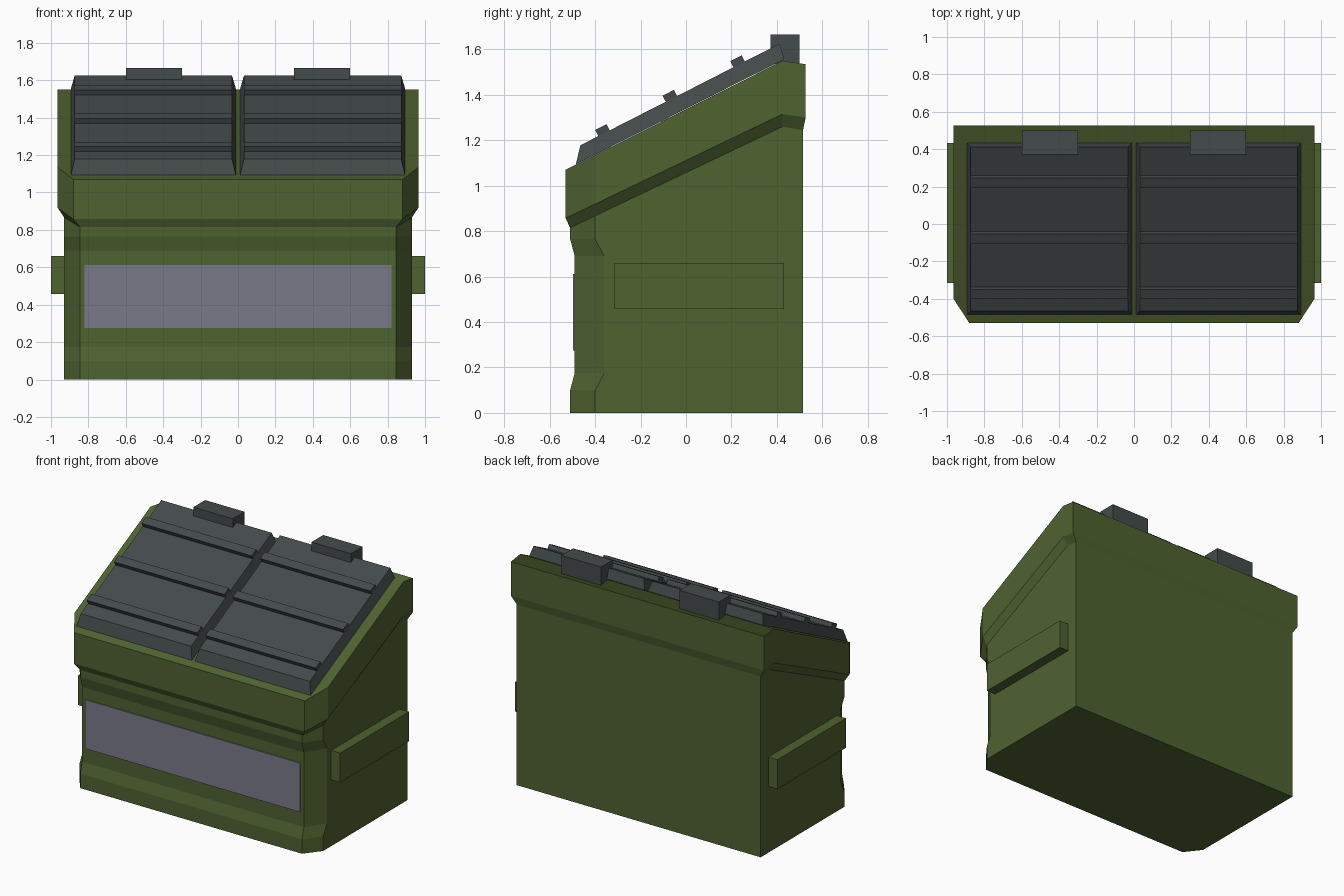
import bpy, bmesh

if "Cube" in bpy.data.objects:
    bpy.data.objects.remove(bpy.data.objects["Cube"])


def material(name, rgb):
    m = bpy.data.materials.new(name)
    m.diffuse_color = (*rgb, 1)
    m.use_nodes = True
    m.node_tree.nodes["Principled BSDF"].inputs["Base Color"].default_value = m.diffuse_color
    return m


GREEN = material("olive green paint", (0.078, 0.122, 0.030))
GREY = material("dark grey plastic", (0.058, 0.069, 0.071))
PLATE = material("lavender grey label", (0.195, 0.195, 0.254))


def loft(name, rings, mat, mirror=False):
    """Skin a stack of equal-length rings and cap both ends."""
    bm = bmesh.new()
    vs = [[bm.verts.new(p) for p in r] for r in rings]
    n = len(rings[0])
    for a, b in zip(vs, vs[1:]):
        for i in range(n):
            j = (i + 1) % n
            bm.faces.new((a[i], a[j], b[j], b[i]))
    bm.faces.new(vs[0][::-1])
    bm.faces.new(vs[-1])
    bmesh.ops.recalc_face_normals(bm, faces=bm.faces)
    me = bpy.data.meshes.new(name)
    bm.to_mesh(me)
    bm.free()
    me.materials.append(mat)
    ob = bpy.data.objects.new(name, me)
    bpy.context.collection.objects.link(ob)
    if mirror:
        ob.modifiers.new("mirror", "MIRROR").use_mirror_merge = False
    return ob


def box(name, x, y, z, mat, mirror=False):
    rings = [[(x[0], y[0], h), (x[1], y[0], h), (x[1], y[1], h), (x[0], y[1], h)] for h in z]
    return loft(name, rings, mat, mirror)


# Body: chamfered footprint rings, with a recessed front and a sloped flared rim
def ring(front_x, side_x, front_y, side_y, back_y, z, slope=0.0, drop=0.0):
    half = [(front_x, front_y), (side_x, side_y), (side_x, 0.425), (side_x, back_y)]
    pts = []
    for x, y in half:
        h = z + slope * (y - front_y)
        if y > 0.45:
            h = z + slope * (0.425 - front_y) - drop
        pts.append((x, y, h))
    return pts + [(-x, y, h) for x, y, h in reversed(pts)]


rings = [ring(0.845, 0.93, fy, sy, 0.515, z) for fy, sy, z in (
    (-0.51, -0.40, 0), (-0.51, -0.40, 0.10), (-0.49, -0.36, 0.175),
    (-0.49, -0.36, 0.69), (-0.51, -0.40, 0.765))]
rings += [
    ring(0.845, 0.93, -0.51, -0.40, 0.515, 0.815, 0.476, 0.015),
    ring(0.88, 0.965, -0.53, -0.40, 0.527, 0.857, 0.480, 0.015),
    ring(0.88, 0.965, -0.53, -0.40, 0.527, 1.07, 0.5026, 0.015),
]
loft("bin_body", rings, GREEN)

# Lift pockets on the sides and the front label plate
box("side_pocket", (0.92, 1.0), (-0.315, 0.432), (0.457, 0.66), GREEN, True)
box("front_label", (-0.82, 0.82), (-0.497, -0.489), (0.275, 0.612), PLATE)

# Two tapered lids on the slope
loft("lid", [
    [(0.012, -0.485, 1.094), (0.893, -0.485, 1.094), (0.893, 0.433, 1.557), (0.012, 0.433, 1.557)],
    [(0.032, -0.465, 1.178), (0.873, -0.465, 1.178), (0.873, 0.412, 1.625), (0.032, 0.412, 1.625)],
], GREY, True)

# Raised ribs across each lid, square to the slope
for i, y in enumerate((-0.40, -0.103, 0.195)):
    z = 1.178 + 0.5097 * (y + 0.465) + 0.034
    prof = [(y, z), (y + 0.05, z + 0.0255), (y + 0.073, z - 0.019), (y + 0.023, z - 0.0445)]
    loft(f"lid_rib_{i + 1}", [[(x, *p) for p in prof] for x in (0.032, 0.873)], GREY, True)

# Hinge blocks at the back
box("hinge_block", (0.30, 0.60), (0.372, 0.499), (1.535, 1.665), GREY, True)
